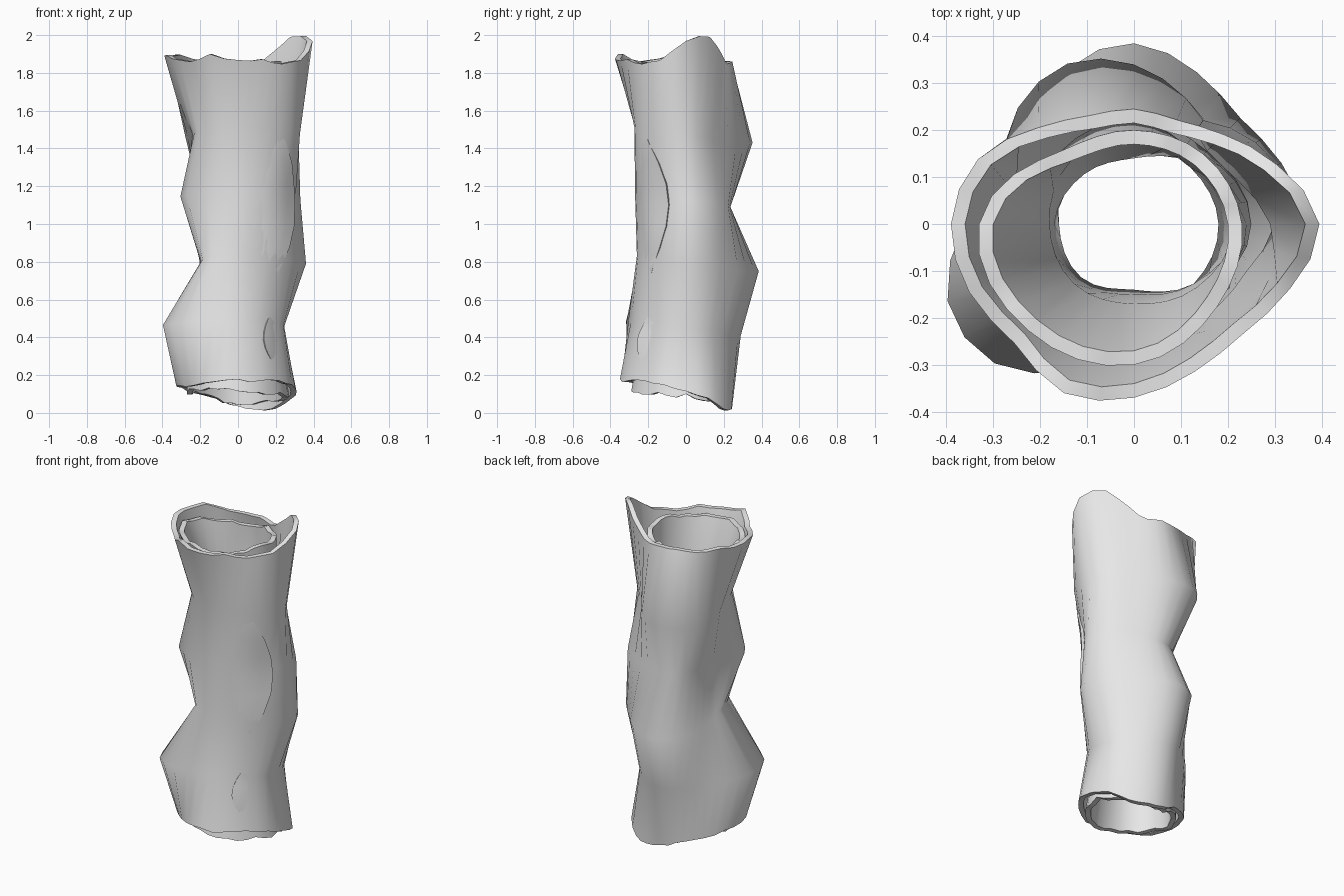
import bpy
import bmesh
import random
from math import cos, sin, pi, radians

random.seed(4)
SIDES = 32
TILT = 0.04  # the growth rings dip towards the back

cube = bpy.data.objects.get("Cube")
if cube:
    bpy.data.objects.remove(cube)

wood = bpy.data.materials.new("pale_grey_wood")
wood.use_nodes = True
wood.diffuse_color = (0.8, 0.8, 0.8, 1)
wood.node_tree.nodes["Principled BSDF"].inputs["Base Color"].default_value = (0.8, 0.8, 0.8, 1)


def around(samples, angle):
    """Smooth closed interpolation of evenly spaced samples round the trunk."""
    n = len(samples)
    pos = (angle / (2 * pi)) % 1 * n
    i, t = int(pos), pos % 1
    a, b, c, d = (samples[(i + k) % n] for k in (-1, 0, 1, 2))
    return b + 0.5 * t * (c - a + t * (2 * a - 5 * b + 4 * c - d + t * (3 * (b - c) + d - a)))


def finish(name, bm):
    bmesh.ops.recalc_face_normals(bm, faces=bm.faces)
    mesh = bpy.data.meshes.new(name)
    bm.to_mesh(mesh)
    bm.free()
    mesh.materials.append(wood)
    ob = bpy.data.objects.new(name, mesh)
    bpy.context.collection.objects.link(ob)
    bpy.ops.object.select_all(action='DESELECT')
    ob.select_set(True)
    bpy.context.view_layer.objects.active = ob
    bpy.ops.object.shade_smooth_by_angle(angle=radians(65))
    return ob


def skin(bm, loops, closed):
    """Bridge neighbouring loops of equal length with quads."""
    n = len(loops[0])
    for lower, upper in zip(loops, loops[1:] + loops[:1]):
        for i in range(n if closed else n - 1):
            j = (i + 1) % n
            bm.faces.new((lower[i], lower[j], upper[j], upper[i]))


def tube(name, heights, rings, low, high, wall, rough):
    """Hollow uneven tube with ragged ends, from radii at even compass points."""
    bm = bmesh.new()
    angles = [2 * pi * i / SIDES for i in range(SIDES)]
    ragged = [[around(rim, a) + random.uniform(-rough, rough) for a in angles] for rim in (low, high)]
    last = len(rings) - 1
    order = [(k, 0) for k in range(last + 1)] + [(k, wall) for k in range(last, -1, -1)]
    loops = []
    for k, inset in order:
        loop = []
        for i, a in enumerate(angles):
            r = around(rings[k], a) - inset
            z = heights[k] - TILT * sin(a)
            if k in (0, last):
                z = ragged[0 if k == 0 else 1][i]
            loop.append(bm.verts.new((r * cos(a), r * sin(a), z)))
        loops.append(loop)
    skin(bm, loops, True)
    return finish(name, bm)


# Outer bark: radii from +x counter-clockwise, bottom ring to top ring
levels = [0.13, 0.45, 0.79, 1.13, 1.47, 1.88]
bark = [
    [.31, .31, .28, .26, .24, .25, .26, .29, .32, .34, .33, .34, .35, .33, .31, .31],
    [.24, .25, .26, .27, .29, .28, .28, .30, .36, .43, .42, .34, .29, .27, .26, .26],
    [.36, .34, .32, .35, .385, .36, .28, .22, .20, .21, .24, .25, .26, .26, .28, .31],
    [.33, .33, .29, .25, .235, .23, .21, .21, .23, .33, .31, .28, .27, .27, .28, .29],
    [.32, .27, .25, .29, .34, .37, .35, .30, .25, .25, .26, .27, .27, .29, .32, .34],
    [.395, .33, .27, .24, .245, .25, .29, .36, .39, .38, .36, .39, .37, .34, .33, .36],
]
tube("outer_bark", levels, bark,
     [.12, .08, .03, .01, .03, .07, .10, .12, .13, .14, .15, .16, .17, .17, .17, .15],
     [1.96, 1.99, 1.89, 1.84, 1.86, 1.86, 1.87, 1.89,
      1.90, 1.88, 1.86, 1.89, 1.87, 1.87, 1.85, 1.87], 0.03, 0.01)

# Inner tube: leans towards the front at the top, bends with the bark below
core = [
    [.27, .24, .21, .22, .27, .28, .29, .27],
    [.21, .20, .21, .22, .26, .27, .22, .21],
    [.25, .22, .22, .21, .19, .19, .17, .21],
    [.25, .21, .17, .18, .20, .20, .18, .21],
    [.24, .20, .22, .22, .21, .21, .20, .22],
    [.23, .21, .20, .22, .33, .32, .30, .25],
]
tube("inner_core", levels, core,
     [.09, .06, .05, .08, .11, .12, .12, .10],
     [1.86, 1.84, 1.83, 1.83, 1.85, 1.85, 1.85, 1.85], 0.03, 0.012)


def bark_radius(angle, z):
    """Radius of the outer bark at any height."""
    z += TILT * sin(angle)
    k = max(i for i in range(len(levels) - 1) if levels[i] <= z)
    t = (z - levels[k]) / (levels[k + 1] - levels[k])
    return around(bark[k], angle) * (1 - t) + around(bark[k + 1], angle) * t


def peeled_strip(name, start, end, bottom, top, lift):
    """Strip of bark that rises out of the trunk to a free, bowed edge."""
    bm = bmesh.new()
    rows, cols = 9, 6
    outer, inner = [], []
    for r in range(rows):
        v = r / (rows - 1)
        z = bottom + (top - bottom) * v
        bow = sin(pi * v)
        for side, store in ((1, outer), (0, inner)):
            loop = []
            for c in range(cols):
                u = c / (cols - 1)
                a = radians(start + (end - start) * u * (0.45 + 0.55 * bow))
                rad = bark_radius(a, z) - 0.012 + side * (0.006 + lift * u * bow)
                loop.append(bm.verts.new((rad * cos(a), rad * sin(a), z)))
            store.append(loop)
    skin(bm, outer + inner[::-1], False)
    # Close the two long edges
    for c in (0, cols - 1):
        for r in range(rows - 1):
            bm.faces.new((outer[r][c], outer[r + 1][c], inner[r + 1][c], inner[r][c]))
    return finish(name, bm)


# Overlapping bark at the front
peeled_strip("front_bark_strip", -80, -17, 0.65, 1.55, 0.02)
peeled_strip("lower_front_strip", -30, -62, 0.22, 0.55, 0.015)
